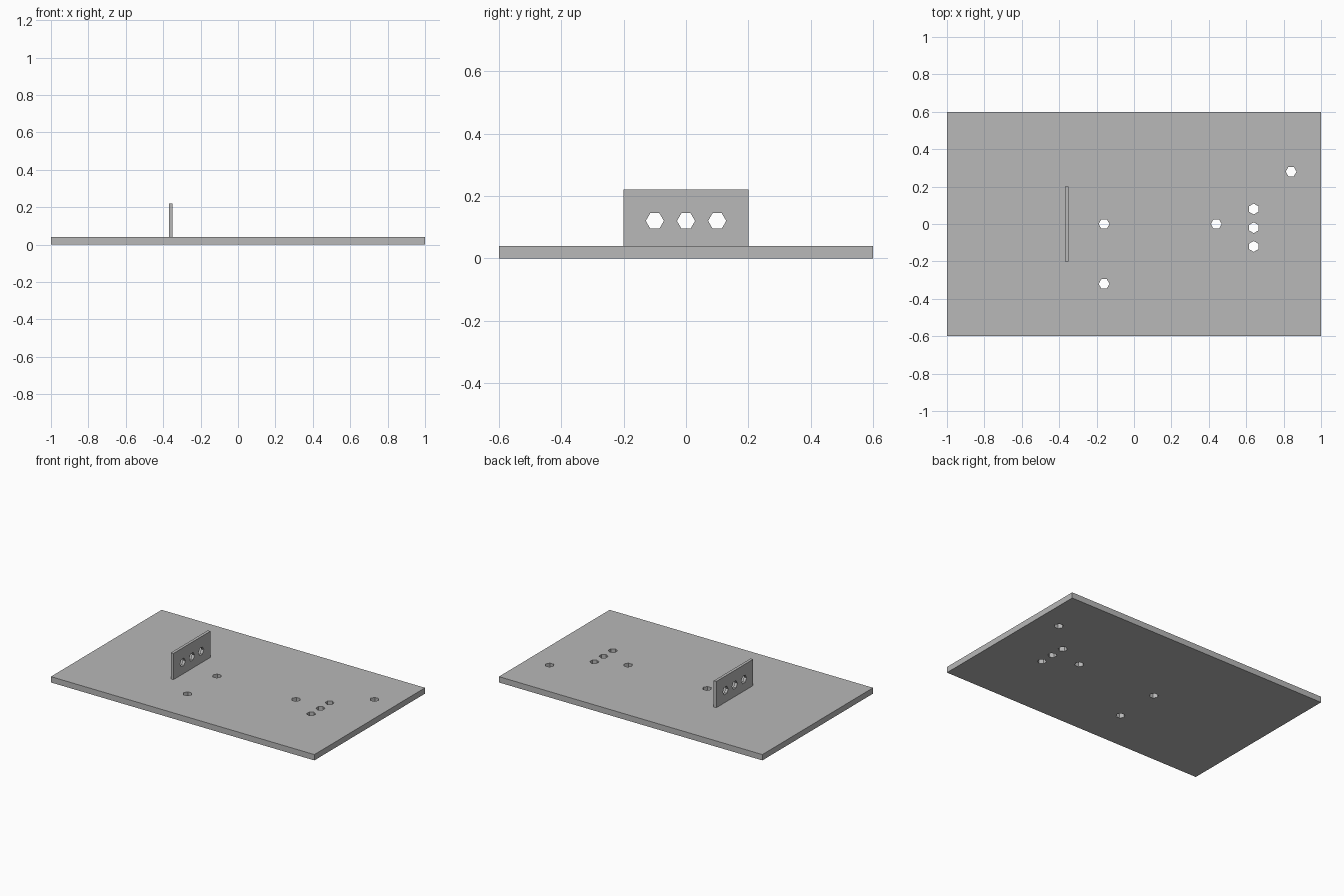
import bpy
import bmesh
import math
from mathutils import Matrix

cube = bpy.data.objects.get("Cube")
if cube:
    bpy.data.objects.remove(cube, do_unlink=True)

# Single plain grey for everything
grey = bpy.data.materials.new("plain_grey")
grey.use_nodes = True
colour = (0.48, 0.48, 0.48, 1)
grey.diffuse_color = colour
for node in grey.node_tree.nodes:
    if node.type == 'BSDF_PRINCIPLED':
        node.inputs["Base Color"].default_value = colour

HOLE_RADIUS = 0.029


def mesh_object(name, bm):
    bmesh.ops.recalc_face_normals(bm, faces=bm.faces[:])
    mesh = bpy.data.meshes.new(name)
    bm.to_mesh(mesh)
    bm.free()
    mesh.materials.append(grey)
    obj = bpy.data.objects.new(name, mesh)
    bpy.context.collection.objects.link(obj)
    return obj


def box(name, size, centre):
    bm = bmesh.new()
    bmesh.ops.create_cube(bm, size=1,
                          matrix=Matrix.Translation(centre) @ Matrix.Diagonal((*size, 1)))
    return mesh_object(name, bm)


def add_hex_prism(bm, matrix, turn=0, depth=0.2):
    """Hexagonal prism along local z, with a corner on local x before turning."""
    ring = []
    for i in range(6):
        a = math.tau * i / 6 + turn
        ring.append(bm.verts.new((HOLE_RADIUS * math.cos(a),
                                  HOLE_RADIUS * math.sin(a), -depth / 2)))
    face = bm.faces.new(ring)
    result = bmesh.ops.extrude_face_region(bm, geom=[face])
    top = [v for v in result["geom"] if isinstance(v, bmesh.types.BMVert)]
    bmesh.ops.translate(bm, verts=top, vec=(0, 0, depth))
    bmesh.ops.transform(bm, matrix=matrix, verts=ring + top)


def drill(target, bm):
    """Cut the prisms out of the target and discard them."""
    cutter = mesh_object("hole_cutter", bm)
    cutter.hide_render = True
    mod = target.modifiers.new("holes", 'BOOLEAN')
    mod.operation = 'DIFFERENCE'
    mod.solver = 'EXACT'
    mod.object = cutter
    bpy.context.view_layer.objects.active = target
    bpy.ops.object.modifier_apply(modifier=mod.name)
    bpy.data.objects.remove(cutter, do_unlink=True)


# Base plate with four single holes and a row of three
base = box("base_plate", (2, 1.2, 0.04), (0, 0, 0.02))
holes = bmesh.new()
for x, y in ((-0.16, 0), (-0.16, -0.32), (0.44, 0), (0.84, 0.28)):
    add_hex_prism(holes, Matrix.Translation((x, y, 0.02)))
for y in (-0.12, -0.02, 0.08):
    add_hex_prism(holes, Matrix.Translation((0.64, y, 0.02)), turn=math.pi / 2)
drill(base, holes)

# Upright panel with a row of three holes through x
panel = box("upright_panel", (0.02, 0.4, 0.18), (-0.36, 0, 0.13))
holes = bmesh.new()
sideways = Matrix.Rotation(math.pi / 2, 4, 'Y')
for y in (-0.1, 0, 0.1):
    add_hex_prism(holes, Matrix.Translation((-0.36, y, 0.12)) @ sideways, turn=math.pi / 2)
drill(panel, holes)
